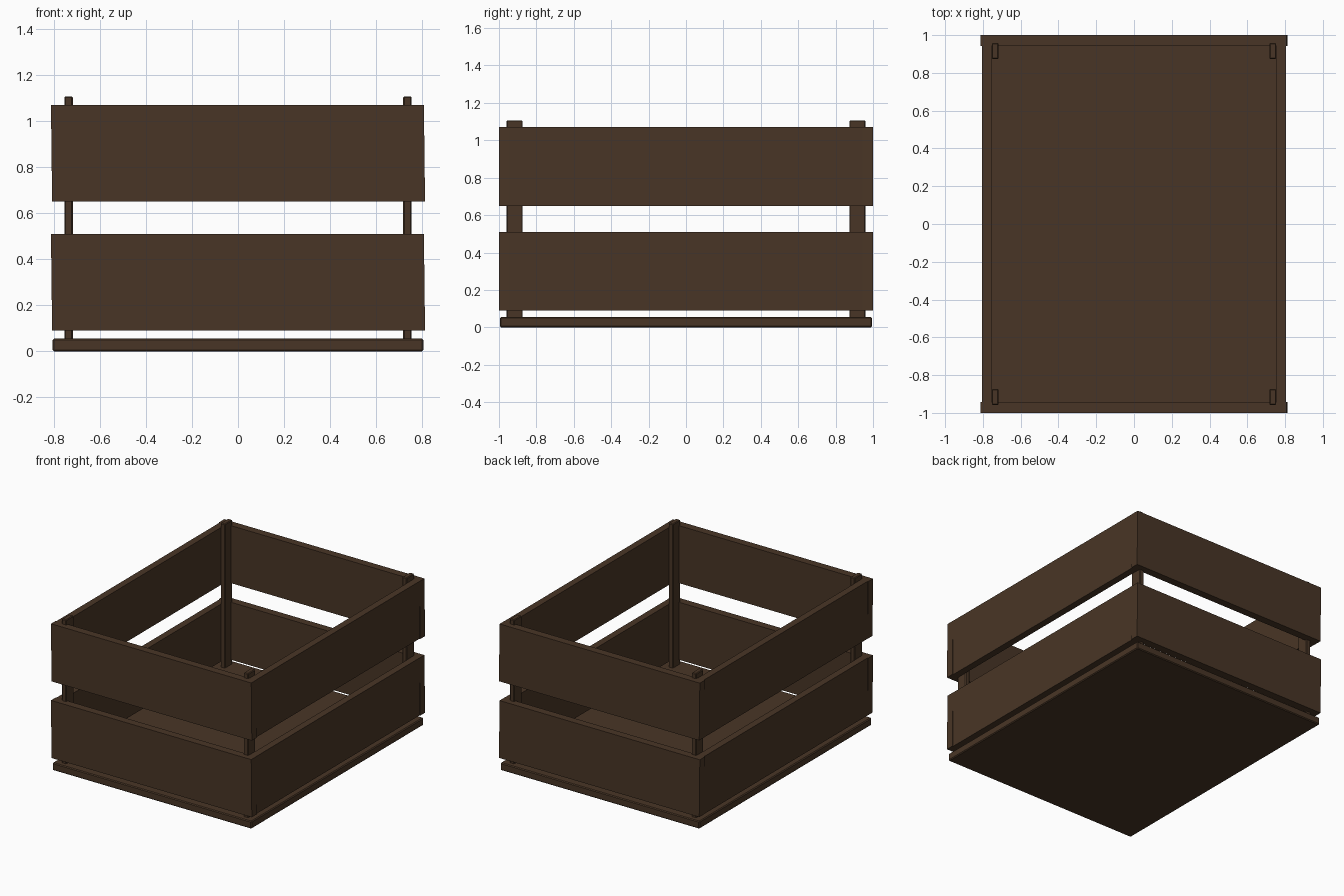
import bpy
import bmesh
from mathutils import Vector

cube = bpy.data.objects.get("Cube")
if cube:
    bpy.data.objects.remove(cube, do_unlink=True)

wood = bpy.data.materials.new("dark_brown_wood")
wood.use_nodes = True
colour = (0.066, 0.036, 0.019, 1)
wood.diffuse_color = colour
bsdf = wood.node_tree.nodes["Principled BSDF"]
bsdf.inputs["Base Color"].default_value = colour
bsdf.inputs["Roughness"].default_value = 0.8


def board(name, low, high, bevel=0.0, flare=0.0):
    """Box between two corners; flare skews the ends along x for a rough-sawn cut."""
    low, high = Vector(low), Vector(high)
    centre, size = (low + high) / 2, high - low
    bm = bmesh.new()
    bmesh.ops.create_cube(bm, size=1)
    for v in bm.verts:
        skew = flare if v.co.x * v.co.z < 0 else 0
        side = 1 if v.co.x > 0 else -1
        v.co = Vector(a * b for a, b in zip(v.co, size))
        v.co.x += side * skew
    if bevel:
        bmesh.ops.bevel(bm, geom=bm.edges[:], offset=bevel, segments=1, affect="EDGES")
    mesh = bpy.data.meshes.new(name)
    bm.to_mesh(mesh)
    bm.free()
    mesh.materials.append(wood)
    ob = bpy.data.objects.new(name, mesh)
    ob.location = centre
    bpy.context.collection.objects.link(ob)
    return ob


# Floor of the crate
board("base_board", (-0.805, -0.995, 0), (0.805, 0.995, 0.055), bevel=0.006)

# Two rows of wall planks, end planks covering the ends of the side planks
for row, z in (("lower", 0.09), ("upper", 0.65)):
    top = z + 0.42
    board(f"{row}_front_plank", (-0.807, -1, z), (0.807, -0.943, top), flare=0.005)
    board(f"{row}_back_plank", (-0.807, 0.943, z), (0.807, 1, top), flare=0.005)
    board(f"{row}_left_plank", (0.755, -0.943, z), (0.806, 0.943, top))
    board(f"{row}_right_plank", (-0.806, -0.943, z), (-0.755, 0.943, top))

# Corner posts
for side, sx in (("left", 1), ("right", -1)):
    for end, sy in (("front", -1), ("back", 1)):
        x, y = sx * 0.735, sy * 0.916
        board(f"{end}_{side}_post", (x - 0.018, y - 0.043, 0.05),
              (x + 0.018, y + 0.043, 1.107), bevel=0.005)
